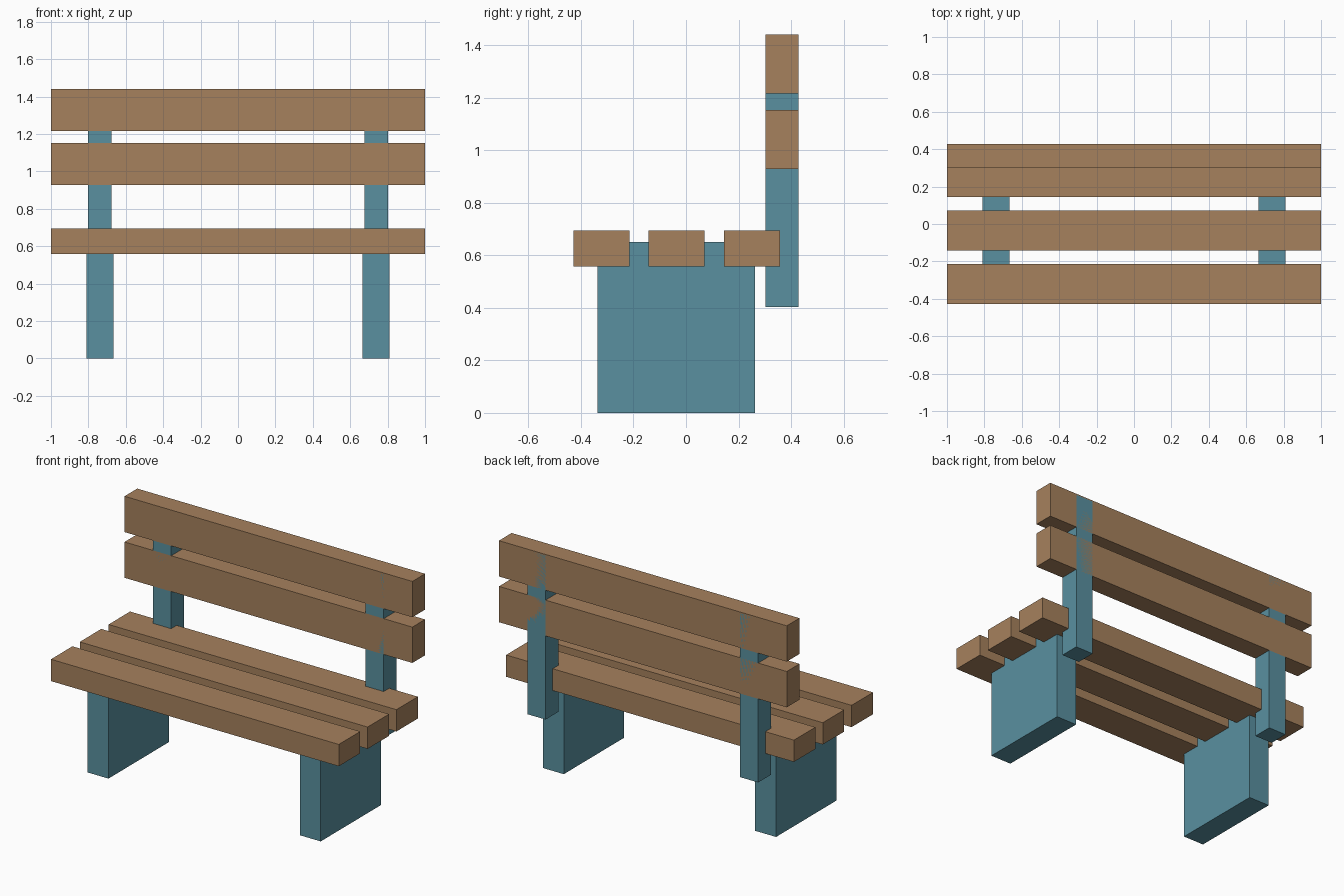
import bpy

if "Cube" in bpy.data.objects:
    bpy.data.objects.remove(bpy.data.objects["Cube"])


def material(name, color):
    m = bpy.data.materials.new(name)
    m.diffuse_color = color
    m.use_nodes = True
    m.node_tree.nodes["Principled BSDF"].inputs["Base Color"].default_value = m.diffuse_color
    return m


wood = material("wood", (0.38, 0.22, 0.11, 1))
teal = material("painted_support", (0.10, 0.28, 0.35, 1))


def box(name, x, y, z, mat):
    """Box from (min, max) ranges on each axis."""
    lo, hi = zip(x, y, z)
    bpy.ops.mesh.primitive_cube_add(
        size=1, location=[(a + b) / 2 for a, b in zip(lo, hi)])
    ob = bpy.context.object
    ob.name = name
    ob.scale = [b - a for a, b in zip(lo, hi)]
    bpy.ops.object.transform_apply(location=False, rotation=False, scale=True)
    ob.data.materials.append(mat)
    return ob


# Seat slats
for i in range(3):
    y = -0.428 + i * 0.286
    box(f"seat_slat_{i + 1}", (-1, 1), (y, y + 0.213), (0.558, 0.695), wood)

# Backrest slats
for i, z in enumerate((0.928, 1.215)):
    box(f"back_slat_{i + 1}", (-1, 1), (0.302, 0.428), (z, z + 0.225), wood)

# Leg slabs and backrest posts on both sides
for side, s in (("left", -1), ("right", 1)):
    box(f"{side}_leg", sorted((s * 0.665, s * 0.81)), (-0.336, 0.263), (0, 0.651), teal)
    box(f"{side}_back_post", sorted((s * 0.676, s * 0.801)), (0.302, 0.428), (0.403, 1.433), teal)
